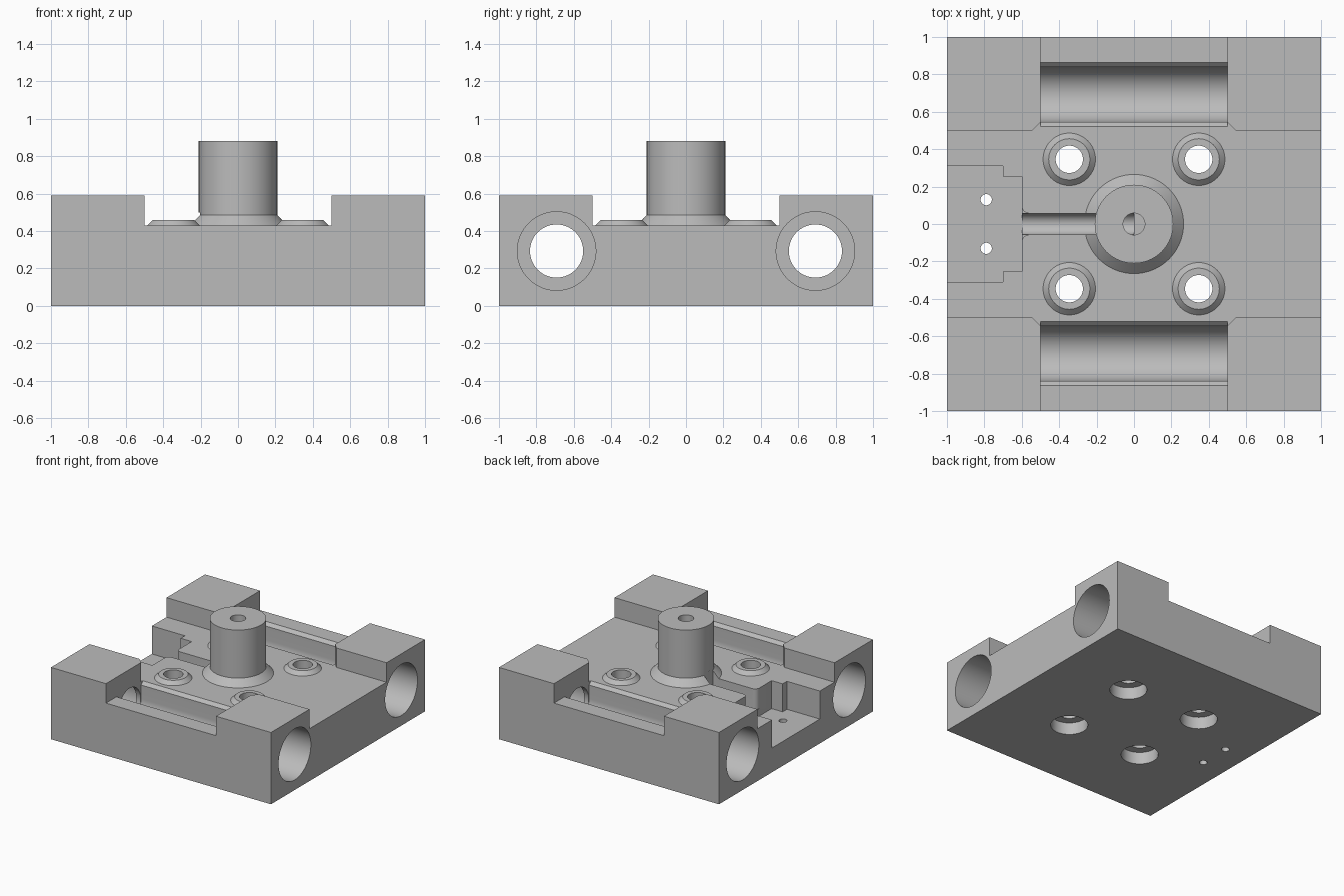
import bpy, bmesh
from math import cos, sin, pi

cube = bpy.data.objects.get("Cube")
if cube:
    bpy.data.objects.remove(cube, do_unlink=True)

grey = bpy.data.materials.new("plain grey")
grey.use_nodes = True
colour = (0.5, 0.5, 0.5, 1)
grey.diffuse_color = colour
grey.node_tree.nodes["Principled BSDF"].inputs["Base Color"].default_value = colour


def finish(bm, name):
    bmesh.ops.recalc_face_normals(bm, faces=bm.faces)
    mesh = bpy.data.meshes.new(name)
    bm.to_mesh(mesh)
    bm.free()
    mesh.materials.append(grey)
    obj = bpy.data.objects.new(name, mesh)
    bpy.context.collection.objects.link(obj)
    return obj


def prism(name, outline, start, end, axis="z"):
    """Extrude an outline along z, or a (y, z) outline along x."""
    bm = bmesh.new()

    def ring(t):
        return [bm.verts.new((u, v, t) if axis == "z" else (t, u, v)) for u, v in outline]
    a, b = ring(start), ring(end)
    bm.faces.new(a)
    bm.faces.new(b)
    for i in range(len(a)):
        j = (i + 1) % len(a)
        bm.faces.new((a[i], a[j], b[j], b[i]))
    return finish(bm, name)


def arc(cu, cv, r, a0, a1, n):
    return [(cu + r * cos(a0 + (a1 - a0) * i / n), cv + r * sin(a0 + (a1 - a0) * i / n))
            for i in range(n + 1)]


def cylinder(name, u, v, r, start, end, axis="z"):
    return prism(name, arc(u, v, r, 0, 2 * pi, 72)[:-1], start, end, axis)


def lathe(name, x, y, profile, n=72):
    bm = bmesh.new()
    rings = [[bm.verts.new((px, py, z)) for px, py in arc(x, y, r, 0, 2 * pi, n)[:-1]]
             for r, z in profile]
    bm.faces.new(rings[0])
    bm.faces.new(rings[-1])
    for a, b in zip(rings, rings[1:]):
        for i in range(n):
            j = (i + 1) % n
            bm.faces.new((a[i], a[j], b[j], b[i]))
    return finish(bm, name)


def rect(u0, u1, v0, v1):
    return [(u0, v0), (u1, v0), (u1, v1), (u0, v1)]


def combine(tool, operation="DIFFERENCE"):
    mod = body.modifiers.new("combine", "BOOLEAN")
    mod.operation, mod.solver, mod.object = operation, "EXACT", tool
    bpy.context.view_layer.objects.active = body
    bpy.ops.object.modifier_apply(modifier=mod.name)
    bpy.data.objects.remove(tool, do_unlink=True)


FLOOR = 0.43
ROD_Y, ROD_Z = 0.692, 0.293
BOLT = 0.346

# Carriage block, with a cross-shaped recess leaving four corner blocks
body = prism("carriage_block", rect(-1, 1, -1, 1), 0, 0.59)
quarter = [(1.2, 0.5), (0.545, 0.5), (0.5, 0.545), (0.5, 1.2)]
cross = (quarter + [(-x, y) for x, y in reversed(quarter)]
         + [(-x, -y) for x, y in quarter] + [(x, -y) for x, y in reversed(quarter)])
combine(prism("cross_cutter", cross, FLOOR, 0.8))

# Central post and bolt bosses
combine(lathe("post", 0, 0, [(0.265, 0.38), (0.265, FLOOR), (0.21, 0.485), (0.21, 0.88)]), "UNION")
for sx in (-1, 1):
    for sy in (-1, 1):
        x, y = sx * BOLT, sy * BOLT
        combine(lathe("boss", x, y, [(0.14, 0.38), (0.14, FLOOR), (0.11, 0.46)]), "UNION")
        combine(cylinder("bolt_hole", x, y, 0.073, -0.1, 0.6))
        combine(cylinder("bolt_counterbore", x, y, 0.14, -0.1, 0.1))

# Rod tunnels: bearing seats at the ends, open chamfered trough between
for s in (-1, 1):
    y = s * ROD_Y
    trough = ([(y - 0.172, 0.5), (y - 0.172, FLOOR), (y - 0.147, FLOOR - 0.025)]
              + arc(y, ROD_Z, 0.147, pi, 2 * pi, 36)
              + [(y + 0.147, FLOOR - 0.025), (y + 0.172, FLOOR), (y + 0.172, 0.5)])
    combine(prism("trough", trough, -0.5, 0.5, "x"))
    combine(cylinder("rod_bore", y, ROD_Z, 0.142, -1.1, 1.1, "x"))
    for end in (-1, 1):
        combine(cylinder("bearing_seat", y, ROD_Z, 0.21, end * 0.54, end * 1.1, "x"))

# Stepped side pocket with two pin holes
pocket = [(-1.1, -0.31), (-0.7, -0.31), (-0.7, -0.255), (-0.6, -0.255)]
combine(prism("pocket", pocket + [(x, -y) for x, y in reversed(pocket)], 0.2, 0.7))
for s in (-1, 1):
    combine(cylinder("pin_hole", -0.79, s * 0.13, 0.03, -0.1, 0.4))

# Round-bottomed wire channel from pocket to post, with a flared mouth
channel = [(0.057, 0.5), (-0.057, 0.5)] + arc(0, 0.262, 0.057, pi, 2 * pi, 24)
combine(prism("channel", channel, -0.65, -0.204, "x"))
combine(cylinder("channel_tunnel", 0, 0.262, 0.056, -0.25, 0, "x"))
flare = [(-0.65, 0.097)] + arc(-0.56, 0.097, 0.04, pi, 1.5 * pi, 8)
combine(prism("flare", flare + [(x, -y) for x, y in reversed(flare)], 0.262, 0.5))
combine(cylinder("post_hole", 0, 0, 0.058, 0.262, 1.0))

# Smooth curved walls, keep edges crisp
bpy.ops.object.select_all(action="DESELECT")
body.select_set(True)
bpy.context.view_layer.objects.active = body
bpy.ops.object.shade_smooth_by_angle(angle=pi / 6)
